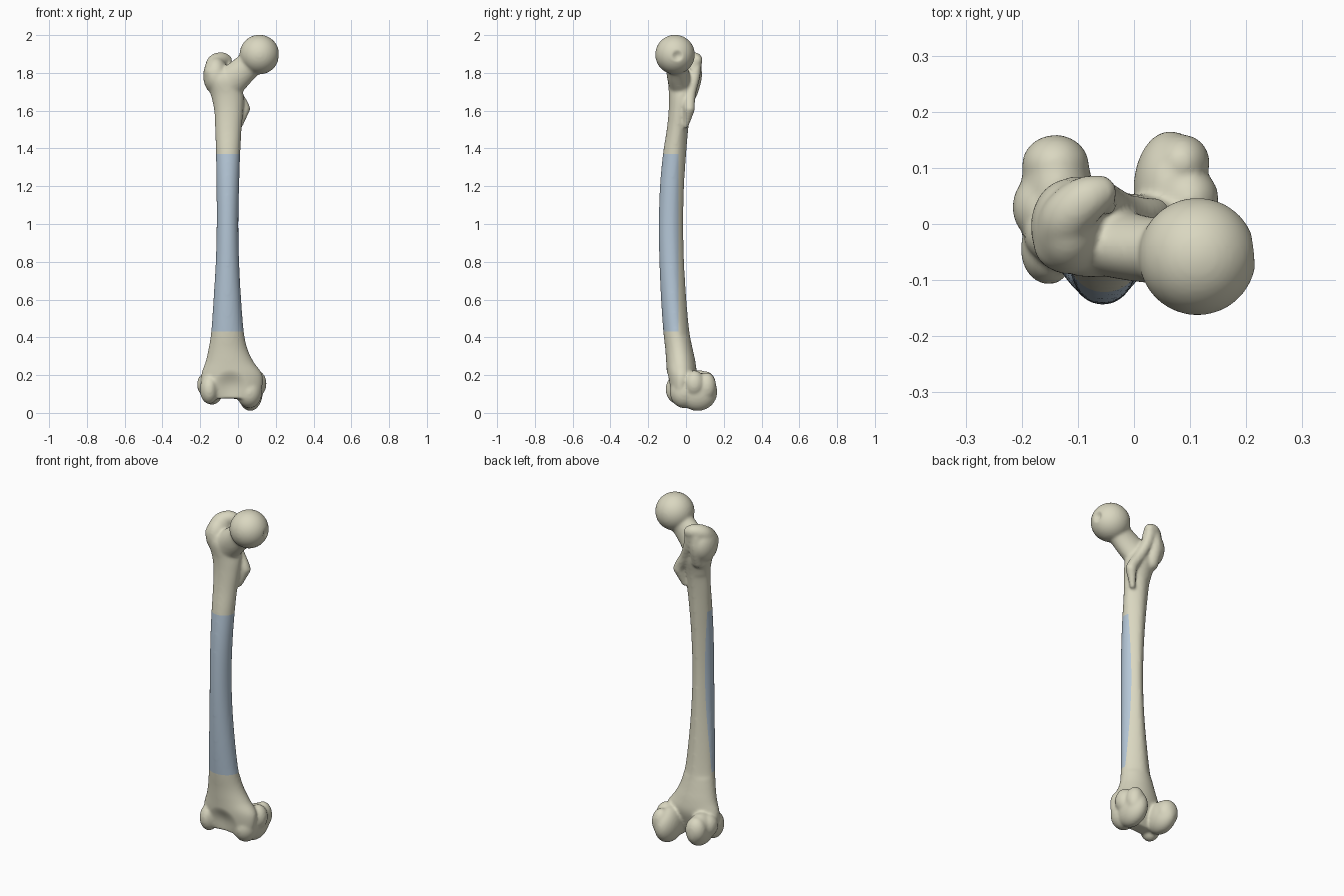
import bpy, bmesh, math
from mathutils import Vector, Matrix

bm = bmesh.new()


def spline(rows, steps):
    """Catmull-Rom interpolation of rows of numbers."""
    out = []
    for i in range(len(rows) - 1):
        p = [Vector(rows[min(max(i + k, 0), len(rows) - 1)]) for k in (-1, 0, 1, 2)]
        for s in range(steps):
            t = s / steps
            out.append(0.5 * (2 * p[1] + (p[2] - p[0]) * t
                              + (2 * p[0] - 5 * p[1] + 4 * p[2] - p[3]) * t * t
                              + (3 * p[1] - p[0] - 3 * p[2] + p[3]) * t ** 3))
    return out + [Vector(rows[-1])]


def loft(rings):
    """Closed skin through rings of points."""
    loops = [[bm.verts.new(p) for p in ring] for ring in rings]
    n = len(loops[0])
    for a, b in zip(loops, loops[1:]):
        for i in range(n):
            j = (i + 1) % n
            bm.faces.new((a[i], a[j], b[j], b[i]))
    bm.faces.new(loops[0][::-1])
    bm.faces.new(loops[-1])


def blob(c, r, turn=0.0):
    m = (Matrix.Translation(c) @ Matrix.Rotation(math.radians(turn), 4, 'Z')
         @ Matrix.Diagonal((*r, 1)))
    bmesh.ops.create_icosphere(bm, subdivisions=4, radius=1, matrix=m)


def sweep(rows):
    """Rounded ridge: spheres (x, y, z, r) run along a path."""
    for x, y, z, r in spline(rows, 8):
        bmesh.ops.create_icosphere(bm, subdivisions=3, radius=r,
                                   matrix=Matrix.Translation((x, y, z)))


ANG = [2 * math.pi * i / 40 for i in range(40)]

# shaft: z, left, right, front, back; back side narrows to a ridge
shaft = [(0.075, -0.165, 0.10, -0.075, 0.01), (0.12, -0.19, 0.125, -0.09, 0.03),
         (0.20, -0.195, 0.13, -0.10, 0.055), (0.27, -0.172, 0.083, -0.105, 0.05),
         (0.34, -0.156, 0.05, -0.11, 0.035), (0.43, -0.142, 0.031, -0.12, 0.018),
         (0.60, -0.13, 0.017, -0.132, 0.002), (0.80, -0.118, 0.006, -0.141, -0.01),
         (1.00, -0.113, 0.002, -0.144, -0.015), (1.20, -0.114, 0.006, -0.138, -0.01),
         (1.37, -0.117, 0.012, -0.122, 0.001), (1.50, -0.121, 0.019, -0.102, 0.012),
         (1.60, -0.126, 0.028, -0.092, 0.026), (1.68, -0.143, 0.03, -0.09, 0.045),
         (1.76, -0.168, 0.01, -0.095, 0.05), (1.81, -0.165, -0.02, -0.08, 0.04)]
rings = []
for z, x0, x1, y0, y1 in (tuple(Vector(r)) for r in spline(shaft, 6)):
    pinch = 0.28 if 0.4 < z < 1.6 else 0.08
    rings.append([((x0 + x1) / 2 + (x1 - x0) / 2 * math.cos(a) * (1 - pinch * max(0, math.sin(a)) ** 2),
                   (y0 + y1) / 2 + (y1 - y0) / 2 * math.sin(a), z) for a in ANG])
loft(rings)

# neck: x, y, z, radius across, radius in depth
d = Vector((0.72, 0, -0.69))
neck = [(-0.09, -0.02, 1.70, 0.085, 0.065), (-0.045, -0.03, 1.75, 0.085, 0.064),
        (0.0, -0.042, 1.79, 0.078, 0.06), (0.055, -0.05, 1.84, 0.072, 0.06),
        (0.11, -0.056, 1.89, 0.08, 0.075)]
loft([[Vector(r[:3]) + d * (r[3] * math.cos(a)) + Vector((0, r[4] * math.sin(a), 0))
       for a in ANG] for r in spline(neck, 5)])

# head
blob((0.113, -0.058, 1.897), (0.105, 0.105, 0.105))

# greater trochanter: outer mass and hooked crest
blob((-0.118, -0.005, 1.785), (0.066, 0.085, 0.10))
sweep([(-0.13, -0.035, 1.80, 0.05), (-0.12, 0.01, 1.85, 0.048),
       (-0.088, 0.042, 1.868, 0.042), (-0.062, 0.056, 1.866, 0.032)])
sweep([(-0.10, 0.04, 1.84, 0.042), (-0.105, 0.042, 1.77, 0.042), (-0.10, 0.02, 1.69, 0.04)])
# crest running down to the lesser trochanter
sweep([(-0.068, 0.05, 1.85, 0.034), (-0.05, 0.045, 1.78, 0.03),
       (-0.015, 0.025, 1.70, 0.03), (0.022, 0.018, 1.64, 0.03), (0.035, 0.018, 1.61, 0.03)])
sweep([(0.035, 0.018, 1.61, 0.03), (0.01, 0.0, 1.52, 0.015)])

# medial condyle
blob((0.065, 0.062, 0.112), (0.066, 0.104, 0.102))
blob((0.06, -0.01, 0.11), (0.068, 0.075, 0.085))
blob((0.098, 0.045, 0.155), (0.053, 0.055, 0.07))
blob((0.085, 0.11, 0.14), (0.05, 0.05, 0.075))
# lateral condyle
blob((-0.138, 0.06, 0.135), (0.064, 0.1, 0.092))
blob((-0.152, -0.045, 0.125), (0.05, 0.063, 0.078))
blob((-0.165, 0.03, 0.15), (0.052, 0.06, 0.065))
blob((-0.14, 0.105, 0.145), (0.06, 0.054, 0.075))

bmesh.ops.recalc_face_normals(bm, faces=bm.faces)
raw = bpy.data.meshes.new("femur_raw")
bm.to_mesh(raw)
bm.free()
bone = bpy.data.objects.new("thigh_bone", raw)
bpy.context.collection.objects.link(bone)

# fuse the parts into one smooth skin
rm = bone.modifiers.new("fuse", 'REMESH')
rm.mode = 'VOXEL'
rm.voxel_size = 0.007
sm = bone.modifiers.new("soften", 'SMOOTH')
sm.factor = 0.5
sm.iterations = 12
skin = bpy.data.meshes.new_from_object(bone.evaluated_get(bpy.context.evaluated_depsgraph_get()))
bone.modifiers.clear()
bone.data = skin
bpy.data.meshes.remove(raw)

for name, col in (("bone", (0.70, 0.68, 0.53, 1)), ("pale_blue_area", (0.46, 0.57, 0.68, 1))):
    m = bpy.data.materials.new(name)
    m.diffuse_color = col
    skin.materials.append(m)

bm = bmesh.new()
bm.from_mesh(skin)
# pits: in the head, behind the trochanter tip, groove between the condyles
pits = [((0.217, -0.045, 1.89), 0.035, (-0.014, 0, 0)),
        ((-0.03, 0.035, 1.84), 0.035, (0, -0.012, -0.008)),
        ((-0.04, -0.10, 0.13), 0.10, (0, 0.022, 0.006))]
for c, r, push in pits:
    for v in bm.verts:
        q = (v.co - Vector(c)).length / r
        if q < 1:
            v.co += Vector(push) * (1 - q * q) ** 2

# coloured area on the front of the shaft
for co, no in (((0, 0, 0.43), (0, 0, 1)), ((0, 0, 1.37), (0, 0, 1)), ((0, -0.04, 0), (0, 1, 0))):
    bmesh.ops.bisect_plane(bm, geom=bm.verts[:] + bm.edges[:] + bm.faces[:],
                           plane_co=co, plane_no=no)
for f in bm.faces:
    c = f.calc_center_median()
    f.material_index = int(0.43 < c.z < 1.37 and c.y < -0.04)
    f.smooth = True
bm.to_mesh(skin)
bm.free()
